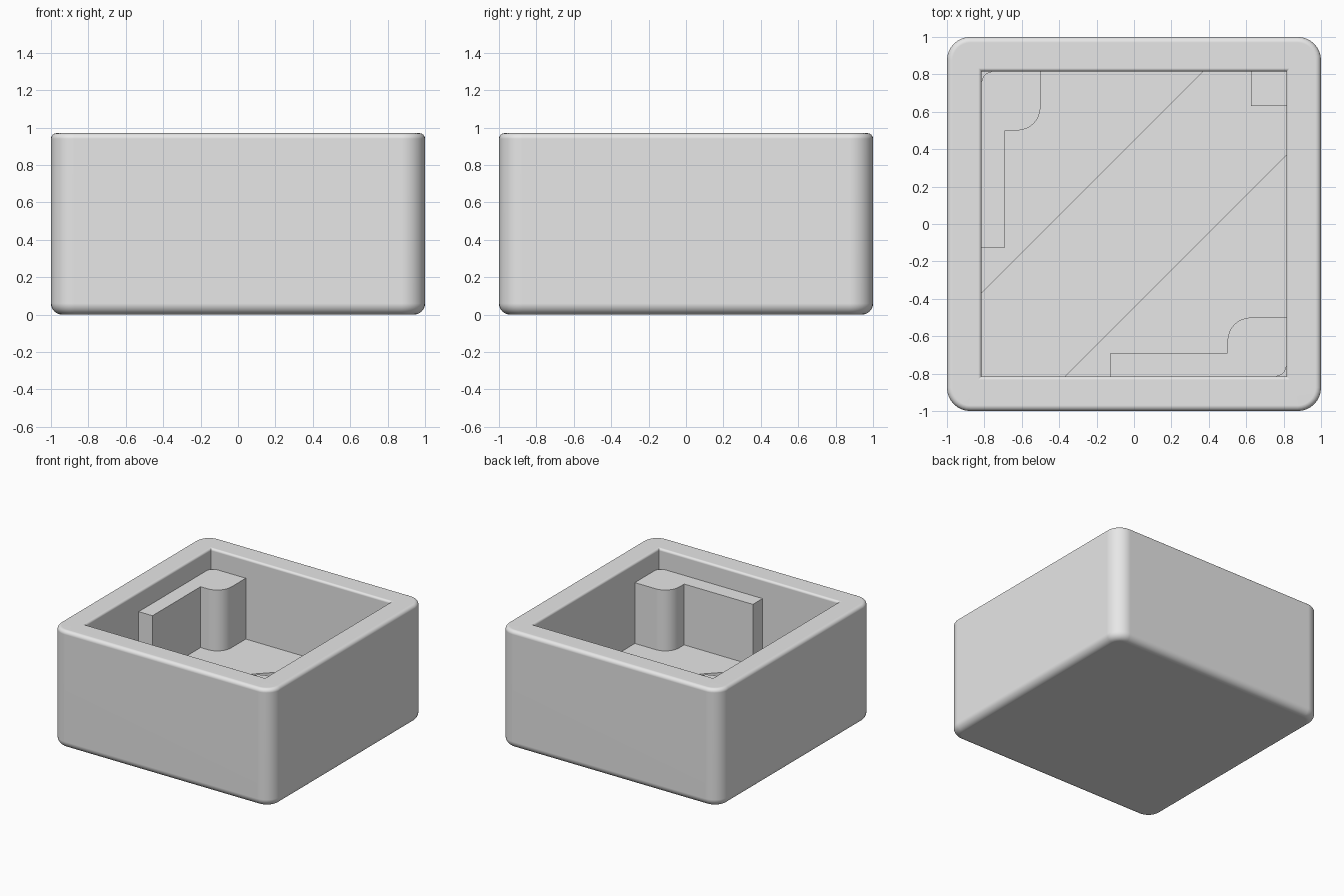
import bpy, bmesh
from math import sin, cos, pi, radians

if "Cube" in bpy.data.objects:
    bpy.data.objects.remove(bpy.data.objects["Cube"], do_unlink=True)

GREY = (0.8, 0.8, 0.8, 1)
TOP, FLOOR, GROOVE, POST = 0.97, 0.31, 0.28, 0.81   # heights
IN = 0.815                                          # half width of the cavity
SEG = 8

mat = bpy.data.materials.new("light grey")
mat.use_nodes = True
mat.diffuse_color = GREY
mat.node_tree.nodes["Principled BSDF"].inputs["Base Color"].default_value = GREY


def finish(bm, name):
    """Turn a bmesh into a smooth object with crisp edges."""
    bmesh.ops.recalc_face_normals(bm, faces=bm.faces[:])
    mesh = bpy.data.meshes.new(name)
    bm.to_mesh(mesh)
    bm.free()
    mesh.materials.append(mat)
    ob = bpy.data.objects.new(name, mesh)
    bpy.context.collection.objects.link(ob)
    bpy.ops.object.select_all(action='DESELECT')
    ob.select_set(True)
    bpy.context.view_layer.objects.active = ob
    bpy.ops.object.shade_smooth_by_angle(angle=radians(35))
    mod = ob.modifiers.new("even shading", 'WEIGHTED_NORMAL')
    mod.keep_sharp = True
    return ob


def arc(cx, cy, r, start, end):
    """Points along an arc, angles in quarter turns."""
    steps = [start + (end - start) * i / SEG for i in range(SEG + 1)]
    return [(cx + r * cos(a * pi / 2), cy + r * sin(a * pi / 2)) for a in steps]


def rounded_square(half, r):
    c = half - r
    pts = []
    for i, (sx, sy) in enumerate([(1, 1), (-1, 1), (-1, -1), (1, -1)]):
        pts += arc(sx * c, sy * c, r, i, i + 1)
    return pts


def prism(name, outline, z0, z1):
    bm = bmesh.new()
    low = [bm.verts.new((x, y, z0)) for x, y in outline]
    high = [bm.verts.new((x, y, z1)) for x, y in outline]
    bm.faces.new(low)
    bm.faces.new(high)
    for i in range(len(low)):
        j = (i + 1) % len(low)
        bm.faces.new((low[i], low[j], high[j], high[i]))
    return finish(bm, name)


# Box shell: rounded outside, rolled rim, square cavity down to the groove
CORNER, BASE, EDGE, LIP = 0.125, 0.06, 0.03, 0.018
profile = [(half, z, CORNER - 1 + half) for half, z in
           arc(1 - BASE, BASE, BASE, -1, 0) + arc(1 - EDGE, TOP - EDGE, EDGE, 0, 1)]
profile += [(half, z, 0.002) for half, z in
            arc(IN + LIP, TOP - LIP, LIP, 1, 2) + [(IN, GROOVE)]]
bm = bmesh.new()
rings = [[bm.verts.new((x, y, z)) for x, y in rounded_square(half, r)]
         for half, z, r in profile]
for a, b in zip(rings, rings[1:]):
    for i in range(len(a)):
        j = (i + 1) % len(a)
        bm.faces.new((a[i], a[j], b[j], b[i]))
bm.faces.new(rings[0])
bm.faces.new(rings[-1])
finish(bm, "box_shell")

# Raised floor halves either side of the diagonal groove, and the corner posts
floor_half = [(-IN, -0.37), (0.37, IN), (-IN, IN)]
post = [(-IN, -0.125), (-0.69, -0.125), (-0.69, 0.5)]
post += arc(-0.625, 0.625, 0.125, -1, 0)
post += [(-0.5, IN)] + arc(-IN + 0.06, IN - 0.06, 0.06, 1, 2)


def swapped(outline):
    return [(y, x) for x, y in outline]


for side, flip in (("back", list), ("front", swapped)):
    prism(side + "_floor_half", flip(floor_half), GROOVE - 0.02, FLOOR)
    prism(side + "_post_and_rib", flip(post), FLOOR - 0.02, POST)

# Small square pad in the corner at the end of the groove
prism("corner_pad", [(0.625, 0.63), (IN, 0.63), (IN, IN), (0.625, IN)], GROOVE - 0.02, FLOOR)
